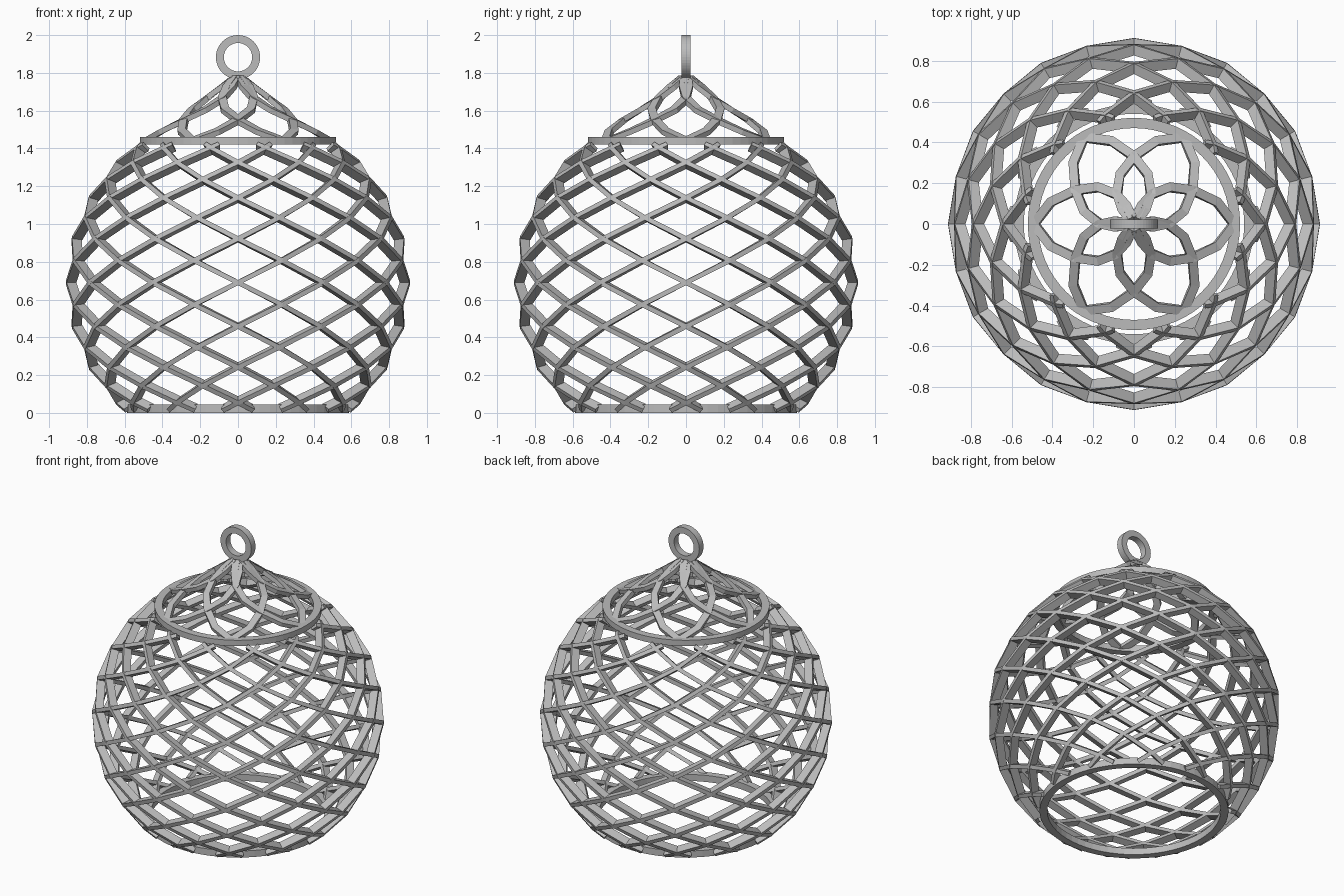
import bpy, bmesh
from math import sin, cos, pi, radians
from mathutils import Vector

cube = bpy.data.objects.get("Cube")
if cube:
    bpy.data.objects.remove(cube)

# Single grey finish
metal = bpy.data.materials.new("grey metal")
metal.use_nodes = True
GREY = (0.5, 0.5, 0.5, 1)
metal.diffuse_color = GREY
metal.node_tree.nodes["Principled BSDF"].inputs["Base Color"].default_value = GREY

UP = Vector((0, 0, 1))


def finish(bm, name):
    bmesh.ops.recalc_face_normals(bm, faces=bm.faces)
    mesh = bpy.data.meshes.new(name)
    bm.to_mesh(mesh)
    bm.free()
    mesh.materials.append(metal)
    obj = bpy.data.objects.new(name, mesh)
    bpy.context.collection.objects.link(obj)
    return obj


def polar(angle, r, z):
    return Vector((r * cos(angle), r * sin(angle), z))


def sweep(bm, path, depth_dirs, depth, height):
    """Rectangular bar along a path, its depth side following depth_dirs."""
    loops = []
    for i, p in enumerate(path):
        t = (path[min(i + 1, len(path) - 1)] - path[max(i - 1, 0)]).normalized()
        d = depth_dirs[i]
        d = (d - t * d.dot(t)).normalized()
        h = t.cross(d)
        loops.append([bm.verts.new(p + d * a * depth / 2 + h * b * height / 2)
                      for a, b in ((-1, -1), (1, -1), (1, 1), (-1, 1))])
    for a, b in zip(loops, loops[1:]):
        for k in range(4):
            j = (k + 1) % 4
            bm.faces.new((a[k], a[j], b[j], b[k]))
    bm.faces.new(loops[0])
    bm.faces.new(loops[-1])


def band(name, inner, outer, half, sides):
    """Flat ring of rectangular section about z, centred on its origin."""
    bm = bmesh.new()
    section = ((inner, -half), (outer, -half), (outer, half), (inner, half))
    rows = [[bm.verts.new(polar(2 * pi * i / sides, r, z)) for r, z in section]
            for i in range(sides)]
    for i in range(sides):
        a, b = rows[i], rows[(i + 1) % sides]
        for k in range(4):
            j = (k + 1) % 4
            bm.faces.new((a[k], a[j], b[j], b[k]))
    return finish(bm, name)


# Spherical lattice: twelve spiral bars in each direction
RADIUS, CENTRE = 0.885, 0.69
bm = bmesh.new()
steps = [-6.5] + list(range(-6, 8)) + [7.25]
for hand in (1, -1):
    for n in range(12):
        path, dirs = [], []
        for s in steps:
            ang = hand * radians(15 * s) + n * pi / 6
            lat = radians(7.5 * s)
            path.append(polar(ang, RADIUS * cos(lat), CENTRE + RADIUS * sin(lat)))
            dirs.append(polar(ang, cos(lat), 0.5 * sin(lat)))
        sweep(bm, path, dirs, 0.052, 0.025)
finish(bm, "lattice_body")

# Cap: six spiral bars in each direction forming petals (turn, radius, height)
spiral = ((-15, 0.025, 1.775), (-9, 0.09, 1.725), (0, 0.165, 1.665),
          (14, 0.25, 1.605), (30, 0.33, 1.55), (45, 0.42, 1.49), (60, 0.49, 1.44))
bm = bmesh.new()
for hand in (1, -1):
    for n in range(6):
        path = [polar(hand * radians(a) + n * pi / 3, r, z) for a, r, z in spiral]
        dirs = []
        for i, p in enumerate(path):
            t = path[min(i + 1, len(path) - 1)] - path[max(i - 1, 0)]
            slope = Vector((p.x, p.y, 0)).normalized() * 0.3 + UP
            dirs.append(t.cross(slope).normalized())
        sweep(bm, path, dirs, 0.045, 0.028)
finish(bm, "petal_cap")

# Rings closing the lattice
band("bottom_ring", 0.54, 0.588, 0.0225, 64).location.z = 0.0225
band("top_ring", 0.47, 0.52, 0.02, 64).location.z = 1.44

# Hanging loop standing upright
loop = band("hanging_loop", 0.075, 0.117, 0.023, 48)
loop.rotation_euler.x = pi / 2
loop.location.z = 1.883
